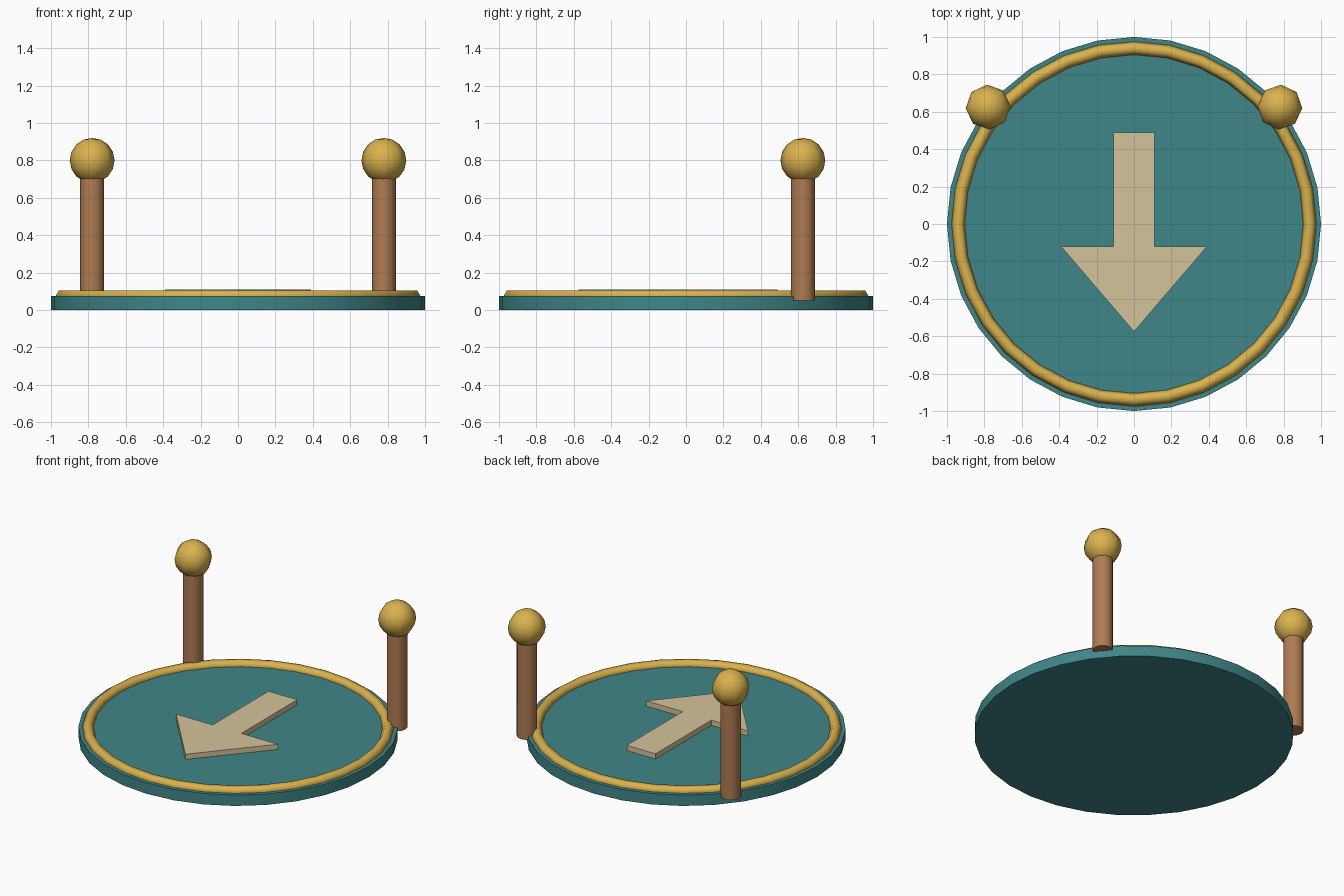
import bpy
import math

if "Cube" in bpy.data.objects:
    bpy.data.objects.remove(bpy.data.objects["Cube"])


def material(name, srgb):
    m = bpy.data.materials.new(name)
    m.diffuse_color = [((c / 255 + 0.055) / 1.055) ** 2.4 for c in srgb] + [1]
    m.use_nodes = True
    m.node_tree.nodes["Principled BSDF"].inputs["Base Color"].default_value = m.diffuse_color
    return m


TEAL = material("teal", (64, 134, 137))
BRASS = material("brass", (218, 178, 78))
WOOD = material("brown wood", (176, 124, 82))
TAN = material("pale tan", (212, 196, 154))


def finish(name, mat, angle=40):
    o = bpy.context.object
    o.name = name
    o.data.materials.append(mat)
    bpy.ops.object.shade_smooth_by_angle(angle=math.radians(angle))
    return o


# round base plate
bpy.ops.mesh.primitive_cylinder_add(vertices=32, radius=1, depth=0.075, location=(0, 0, 0.0375))
finish("base_disc", TEAL)

# raised rim ring
bpy.ops.mesh.primitive_torus_add(major_segments=32, minor_segments=6, major_radius=0.94,
                                 minor_radius=0.035, location=(0, 0, 0.075))
finish("rim_ring", BRASS, 70)

# two posts with ball tops at the back edge
for side, label in ((-1, "left"), (1, "right")):
    x, y = side * 0.78, 0.625
    bpy.ops.mesh.primitive_cylinder_add(vertices=12, radius=0.064, depth=0.68, location=(x, y, 0.39))
    finish(label + "_post", WOOD)
    bpy.ops.mesh.primitive_uv_sphere_add(segments=8, ring_count=8, radius=0.12, location=(x, y, 0.80),
                                         rotation=(0, 0, -side * math.radians(3)))
    finish(label + "_post_ball", BRASS, 60)

# arrow pointing to the front, extruded from its outline
half = [(0.11, 0.49), (0.11, -0.12), (0.39, -0.12)]
outline = [(-x, y) for x, y in half] + [(0, -0.575)] + half[::-1]
n = len(outline)
verts = [(x, y, z) for z in (0.07, 0.111) for x, y in outline]
faces = [list(range(n))[::-1], list(range(n, 2 * n))]
faces += [(i, (i + 1) % n, n + (i + 1) % n, n + i) for i in range(n)]
mesh = bpy.data.meshes.new("arrow")
mesh.from_pydata(verts, [], faces)
mesh.materials.append(TAN)
bpy.context.collection.objects.link(bpy.data.objects.new("arrow", mesh))
